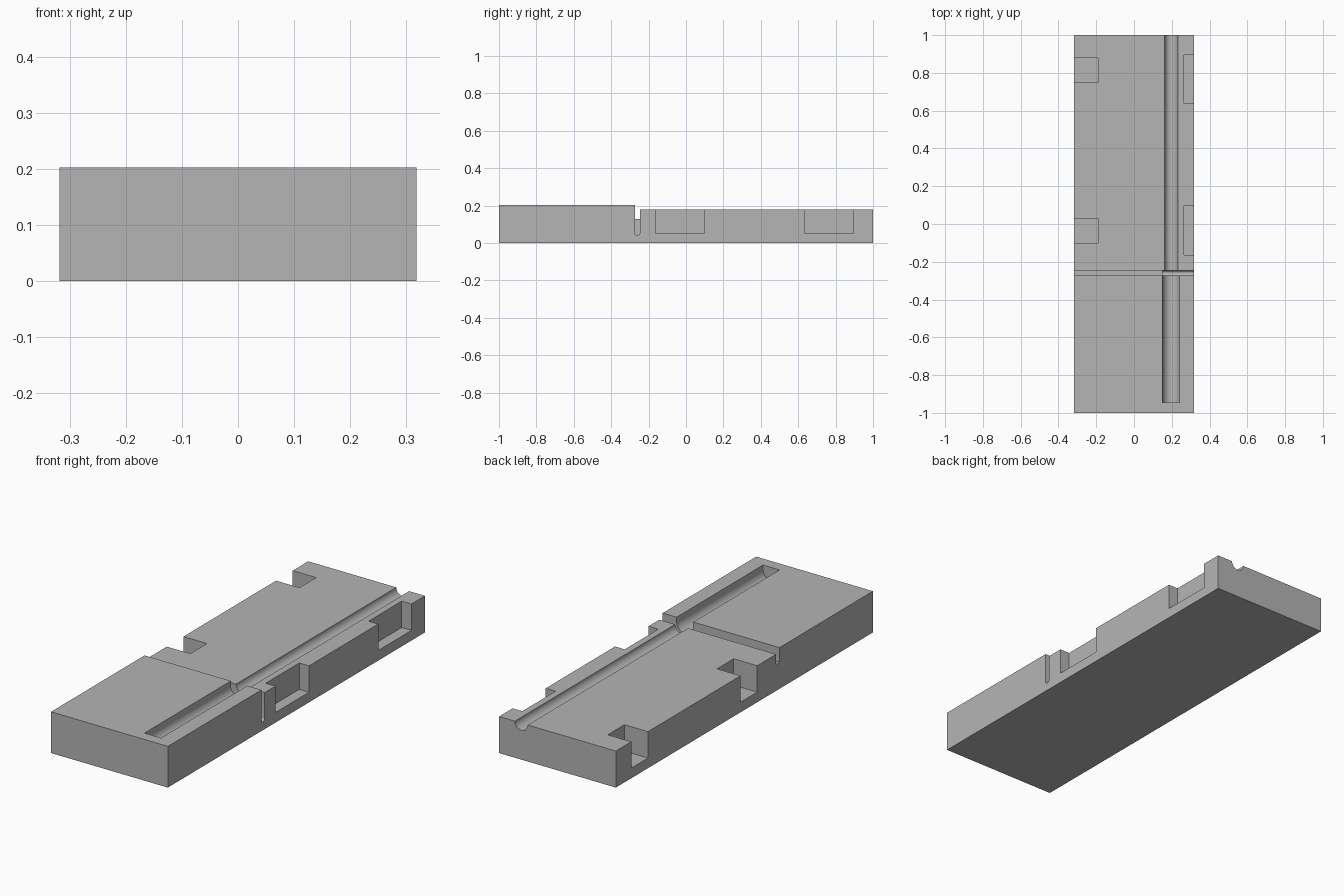
import bpy, bmesh, math

cube = bpy.data.objects.get("Cube")
if cube:
    bpy.data.objects.remove(cube, do_unlink=True)

grey = bpy.data.materials.new("plain_grey")
grey.use_nodes = True
grey.diffuse_color = (0.46, 0.46, 0.46, 1)
grey.node_tree.nodes["Principled BSDF"].inputs["Base Color"].default_value = (0.46, 0.46, 0.46, 1)


def prism(name, profile, axis, start, end):
    """Extrude a 2D profile along x (profile is y, z) or y (profile is x, z)."""
    place = (lambda a, b, t: (t, a, b)) if axis == "x" else (lambda a, b, t: (a, t, b))
    bm = bmesh.new()
    rings = [[bm.verts.new(place(a, b, t)) for a, b in profile] for t in (start, end)]
    for ring in rings:
        bm.faces.new(ring)
    n = len(profile)
    for i in range(n):
        j = (i + 1) % n
        bm.faces.new((rings[0][i], rings[0][j], rings[1][j], rings[1][i]))
    bmesh.ops.recalc_face_normals(bm, faces=bm.faces[:])
    mesh = bpy.data.meshes.new(name)
    bm.to_mesh(mesh)
    bm.free()
    mesh.materials.append(grey)
    obj = bpy.data.objects.new(name, mesh)
    bpy.context.collection.objects.link(obj)
    return obj


def u_shape(centre, axis_z, radius, top, steps=24):
    """Half-round bottom with straight walls up to the top."""
    arc = [(centre + radius * math.cos(a), axis_z + radius * math.sin(a))
           for a in (math.pi * (1 + i / steps) for i in range(steps + 1))]
    return arc + [(centre + radius, top), (centre - radius, top)]


def box_profile(a0, a1, z0, z1):
    return [(a0, z0), (a1, z0), (a1, z1), (a0, z1)]


HALF, FRONT_TOP, BACK_TOP, ABOVE = 0.318, 0.203, 0.18, 0.3
POCKET_FLOOR = 0.05
SLOT = (-0.273, -0.247)

# Base block: raised front, lower back, cross slot between them
base = prism("base_block", [
    (-1, 0), (1, 0), (1, BACK_TOP), (SLOT[1], BACK_TOP), (SLOT[1], 0.13),
    (SLOT[0], 0.13), (SLOT[0], FRONT_TOP), (-1, FRONT_TOP)], "x", -HALF, HALF)

# Lengthwise channels, wider at the front
cutters = [
    prism("front_channel_cutter", u_shape(0.197, BACK_TOP, 0.045, ABOVE), "y", -0.945, -0.26),
    prism("back_channel_cutter", u_shape(0.197, BACK_TOP, 0.035, ABOVE), "y", -0.26, 1.1),
    # Deeper round-bottomed end of the cross slot
    prism("deep_slot_cutter", u_shape(-0.26, 0.053, 0.013, 0.16, 8), "x", 0.15, 0.4),
]
# Shallow pockets on the left side, square notches on the right side
for y0, y1 in ((-0.163, 0.098), (0.637, 0.895)):
    cutters.append(prism("side_pocket_cutter", box_profile(y0, y1, POCKET_FLOOR, ABOVE), "x", 0.265, 0.4))
for y0, y1 in ((-0.1, 0.03), (0.75, 0.88)):
    cutters.append(prism("edge_notch_cutter", box_profile(y0, y1, POCKET_FLOOR, ABOVE), "x", -0.4, -0.19))

bpy.ops.object.select_all(action="DESELECT")
base.select_set(True)
bpy.context.view_layer.objects.active = base
for cutter in cutters:
    cut = base.modifiers.new("cut", "BOOLEAN")
    cut.operation, cut.solver, cut.object = "DIFFERENCE", "EXACT", cutter
    bpy.ops.object.modifier_apply(modifier=cut.name)
    bpy.data.objects.remove(cutter, do_unlink=True)

bpy.ops.object.shade_smooth_by_angle(angle=math.radians(30))
